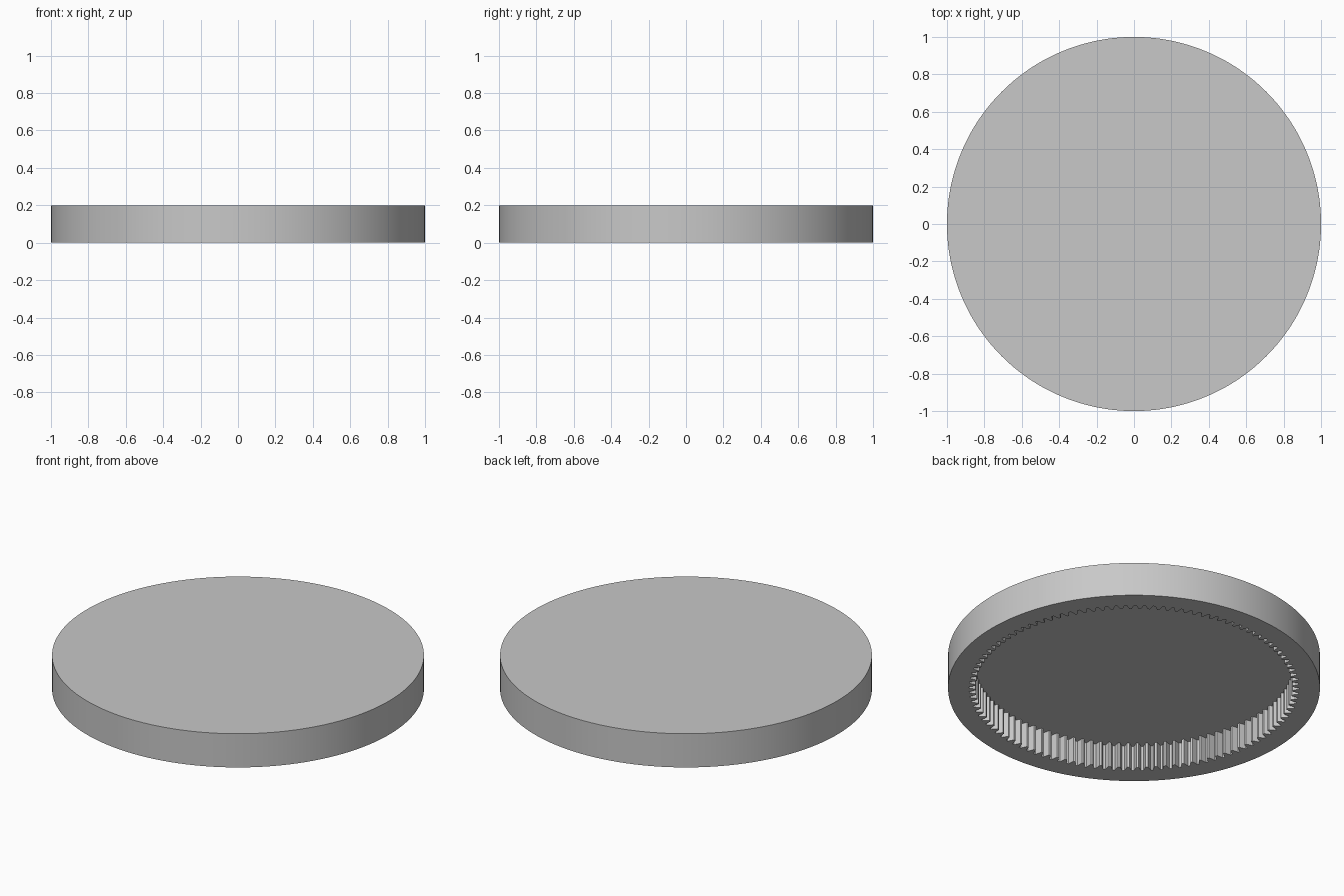
import bpy
import bmesh
from math import cos, sin, tau, radians

cube = bpy.data.objects.get("Cube")
if cube:
    bpy.data.objects.remove(cube)

TEETH = 108
COLUMNS = TEETH * 4
HEIGHT = 0.2
FLOOR = 0.15
OUTER, ROOT, TIP = 1.0, 0.887, 0.852

grey = bpy.data.materials.new("plain grey")
grey.use_nodes = True
colour = (0.58, 0.58, 0.58, 1)
grey.diffuse_color = colour
grey.node_tree.nodes["Principled BSDF"].inputs["Base Color"].default_value = colour

bm = bmesh.new()


def ring(radii, z):
    """Closed loop of vertices whose radius follows a repeating pattern."""
    verts = []
    for i in range(COLUMNS):
        a = tau * i / COLUMNS
        r = radii[i % len(radii)]
        verts.append(bm.verts.new((r * cos(a), r * sin(a), z)))
    return verts


def bridge(a, b):
    for i in range(COLUMNS):
        j = (i + 1) % COLUMNS
        bm.faces.new((a[i], a[j], b[j], b[i]))


# Disc body with an internally toothed recess underneath
tooth = (ROOT, ROOT, TIP, TIP)
top = ring((OUTER,), HEIGHT)
bottom = ring((OUTER,), 0)
teeth_low = ring(tooth, 0)
teeth_high = ring(tooth, FLOOR)

bm.faces.new(top)
bridge(top, bottom)
bridge(bottom, teeth_low)
bridge(teeth_low, teeth_high)
bm.faces.new(teeth_high)
bmesh.ops.recalc_face_normals(bm, faces=bm.faces)

mesh = bpy.data.meshes.new("ring_gear_cap")
bm.to_mesh(mesh)
bm.free()
mesh.materials.append(grey)
cap = bpy.data.objects.new("ring_gear_cap", mesh)
bpy.context.collection.objects.link(cap)

# Smooth outer wall, crisp rims and tooth edges
bpy.ops.object.select_all(action="DESELECT")
cap.select_set(True)
bpy.context.view_layer.objects.active = cap
bpy.ops.object.shade_smooth_by_angle(angle=radians(30))
